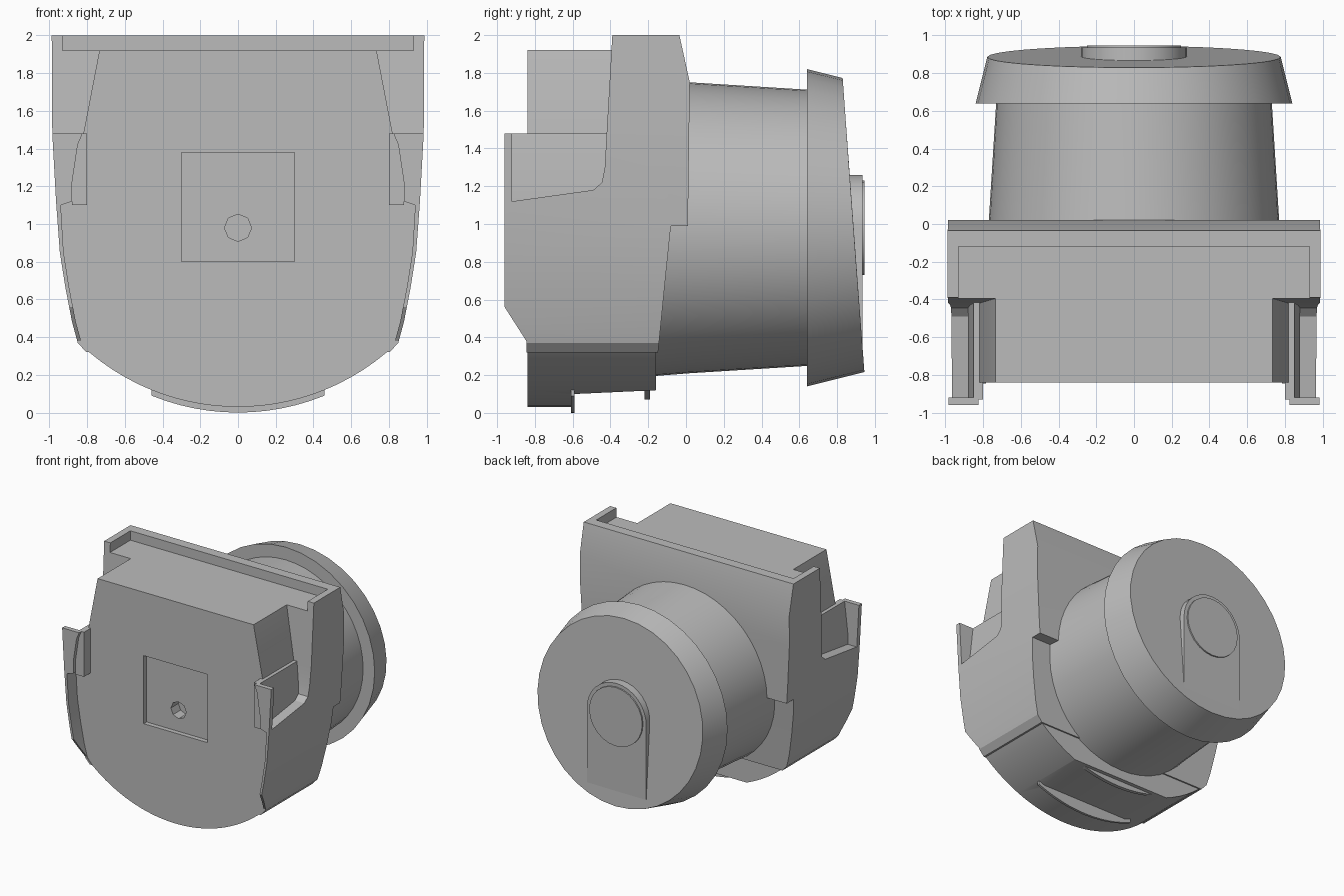
import bpy, bmesh, math
from mathutils import Vector

cube = bpy.data.objects.get("Cube")
if cube:
    bpy.data.objects.remove(cube, do_unlink=True)

grey = bpy.data.materials.new("mid_grey")
grey.use_nodes = True
colour = (0.5, 0.5, 0.5, 1)
grey.diffuse_color = colour
grey.node_tree.nodes["Principled BSDF"].inputs["Base Color"].default_value = colour


def finish(name, bm):
    bmesh.ops.recalc_face_normals(bm, faces=bm.faces)
    mesh = bpy.data.meshes.new(name)
    bm.to_mesh(mesh)
    bm.free()
    mesh.materials.append(grey)
    obj = bpy.data.objects.new(name, mesh)
    bpy.context.collection.objects.link(obj)
    return obj


def prism(name, pts, axis, start, end):
    """Extrude a profile: (x, z) points along y, or (y, z) points along x."""
    bm = bmesh.new()
    place = (lambda p, d: (p[0], d, p[1])) if axis == "y" else (lambda p, d: (d, p[0], p[1]))
    face = bm.faces.new([bm.verts.new(place(p, start)) for p in pts])
    out = bmesh.ops.extrude_face_region(bm, geom=[face])
    shift = Vector((0, end - start, 0)) if axis == "y" else Vector((end - start, 0, 0))
    bmesh.ops.translate(bm, vec=shift, verts=[v for v in out["geom"] if isinstance(v, bmesh.types.BMVert)])
    return finish(name, bm)


def box(name, x0, x1, y0, y1, z0, z1):
    return prism(name, [(x0, z0), (x1, z0), (x1, z1), (x0, z1)], "y", y0, y1)


def lathe(name, rings, sides=36, end_slope=0.0):
    """Round part along y from (y, radius) rings; the last ring can be slanted."""
    bm = bmesh.new()
    loops = []
    for i, (y, r) in enumerate(rings):
        loop = []
        for k in range(sides):
            a = 2 * math.pi * k / sides
            dy = end_slope * r * math.sin(a) if i == len(rings) - 1 else 0
            rr = r - 0.25 * dy
            loop.append(bm.verts.new((rr * math.cos(a), y + dy, AXIS + rr * math.sin(a))))
        loops.append(loop)
    for a, b in zip(loops, loops[1:]):
        for k in range(sides):
            n = (k + 1) % sides
            bm.faces.new((a[k], a[n], b[n], b[k]))
    bm.faces.new(loops[0])
    bm.faces.new(loops[-1])
    return finish(name, bm)


def boolean(obj, tool, operation="DIFFERENCE"):
    mod = obj.modifiers.new("cut", "BOOLEAN")
    mod.operation, mod.object, mod.solver = operation, tool, "EXACT"
    bpy.context.view_layer.objects.active = obj
    bpy.ops.object.modifier_apply(modifier=mod.name)
    bpy.data.objects.remove(tool, do_unlink=True)


def mirrored(half):
    return half + [(-x, z) for x, z in reversed(half) if x]


def arc(half_width, lift=0.0, n=24):
    """Bottom bowl arc from +x to -x."""
    xs = [half_width * (1 - 2 * k / n) for k in range(n + 1)]
    return [(x, 1.25 + lift - math.sqrt(1.22 ** 2 - x * x)) for x in xs]


AXIS = 0.98
side = [(0.965, 1.12), (0.945, 0.85), (0.915, 0.66), (0.88, 0.48), (0.85, 0.37), (0.805, 0.32)]

# Core body with rounded bowl
inner = [(x - 0.01, z) for x, z in side[:-1]]
upper = [(0.735, 1.92), (0.82, 1.48), (0.82, 1.14)] + inner
core_pts = upper + arc(0.79) + [(-x, z) for x, z in reversed(upper)]
core = prism("core_body", core_pts, "y", -0.84, -0.16)
boolean(core, box("recess", -0.3, 0.3, -0.9, -0.80, 0.8, 1.38))
boolean(core, lathe("hole", [(-0.9, 0.072), (-0.7, 0.072)], 8))
boolean(core, prism("bottom_cut", [(-0.59, -0.1), (-0.59, 0.1), (-0.05, 0.125), (-0.05, -0.1)], "x", -0.6, 0.6))

# Ribs around the bottom recess
prism("front_bottom_rib", arc(0.46, -0.03, 12) + [(-0.46, 0.13), (0.46, 0.13)], "y", -0.61, -0.59)
prism("rear_bottom_rib", arc(0.42, 0.04, 12) + [(-0.42, 0.16), (0.42, 0.16)], "y", -0.22, -0.19)

# Outer shell: front outline intersected with side profile
shell = prism("outer_shell", mirrored([(0.988, 2), (0.985, 1.48)] + side), "y", -1.1, 0.2)
profile = [(-0.39, 2), (-0.42, 1.48), (-0.43, 1.3), (-0.445, 1.22), (-0.49, 1.18), (-0.92, 1.12),
           (-0.92, 1.48), (-0.96, 1.48), (-0.96, 0.56), (-0.845, 0.38), (-0.845, 0.3),
           (-0.15, 0.3), (-0.11, 0.7), (-0.08, 0.99), (0.01, 0.99), (0.02, 1.75), (-0.035, 2)]
boolean(shell, prism("side_profile", profile, "x", -1.2, 1.2), "INTERSECT")
pocket = [(0.82, 1.6), (0.825, 1.48), (0.85, 1.42), (0.88, 1.22), (0.88, 1.12), (0.94, 1.1)]
pocket += [(x - 0.02, z) for x, z in side[1:]] + [(0.78, 0.2)]
boolean(shell, prism("front_pocket", mirrored(pocket), "y", -1.2, -0.5))
boolean(shell, box("top_trough", -0.93, 0.93, -0.6, -0.12, 1.92, 2.2))

# Cheeks joining the core to the front lips
for name, s in (("left_cheek", 1), ("right_cheek", -1)):
    pts = [(s * 0.8, 1.48), (s * 0.85, 1.48), (s * 0.88, 1.22), (s * 0.88, 1.1), (s * 0.8, 1.1)]
    prism(name, pts, "y", -0.93, -0.41)

# Rear drum, slanted cap and button
lathe("drum", [(-0.17, 0.785), (0.02, 0.77), (0.66, 0.73)], 48)
lathe("drum_cap", [(0.64, 0.84), (0.887, 0.778)], 36, -0.074)
tongue = [(0.28 * math.cos(math.pi * k / 16), AXIS + 0.28 * math.sin(math.pi * k / 16)) for k in range(17)]
prism("cap_tongue", tongue + [(-0.28, 0.27), (0.28, 0.27)], "y", 0.8, 0.935)
lathe("cap_button", [(0.85, 0.255), (0.946, 0.25)], 24)

# Smooth round surfaces, keeping edges sharp
for obj in list(bpy.context.scene.objects):
    if obj.type == "MESH":
        bpy.ops.object.select_all(action="DESELECT")
        obj.select_set(True)
        bpy.context.view_layer.objects.active = obj
        bpy.ops.object.shade_smooth_by_angle(angle=math.radians(25))
